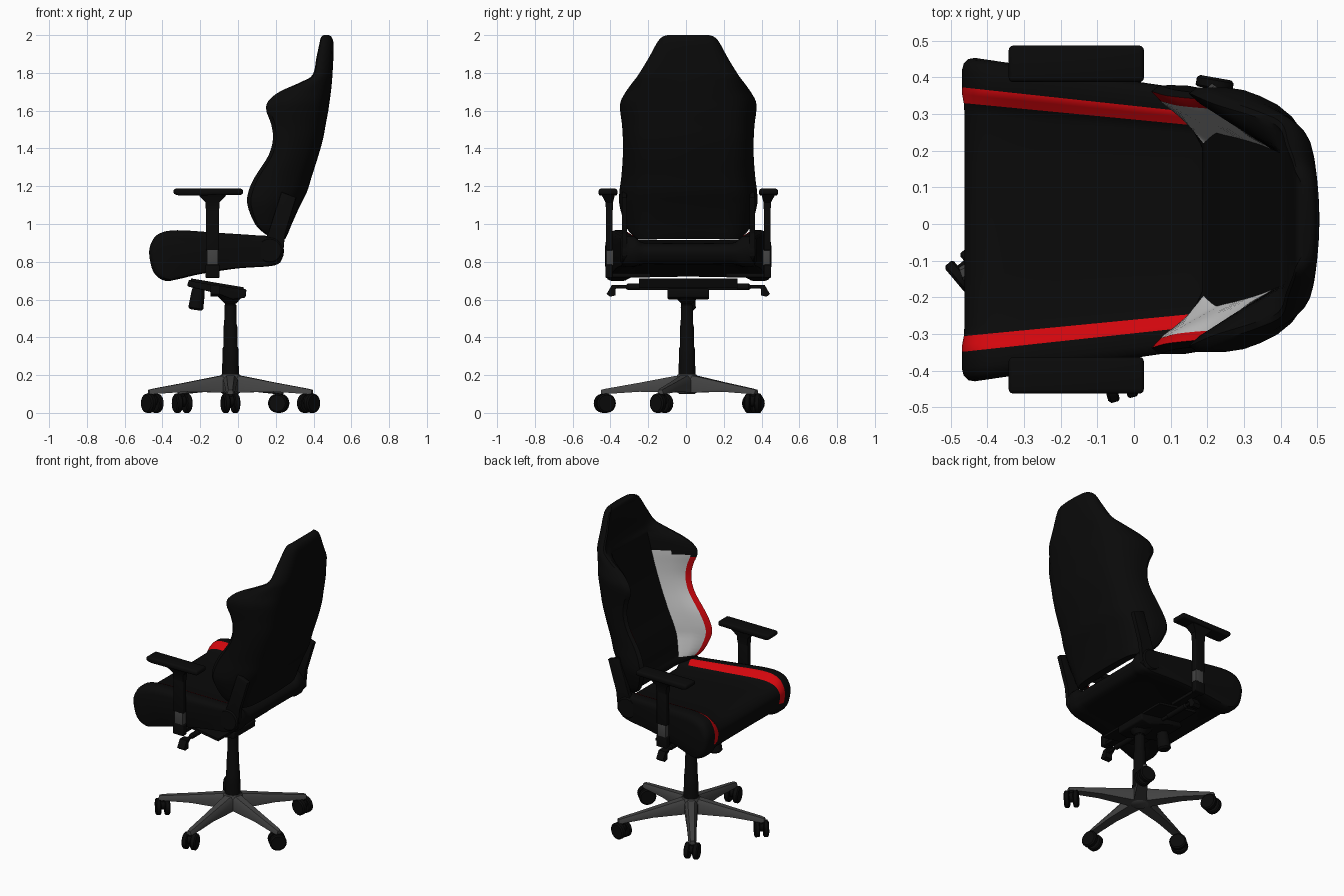
import bpy, bmesh
from math import sin, cos, pi, radians
from mathutils import Vector, Matrix

if "Cube" in bpy.data.objects:
    bpy.data.objects.remove(bpy.data.objects["Cube"])

CY = 0.012           # lateral centre of the upper chair
AX = -0.04           # x of the column axis


def mat(name, c):
    m = bpy.data.materials.new(name)
    m.diffuse_color = (*c, 1)
    m.use_nodes = True
    m.node_tree.nodes["Principled BSDF"].inputs["Base Color"].default_value = m.diffuse_color
    return m


BLACK = mat("black", (0.003, 0.003, 0.003))
GREY = mat("dark_grey", (0.055, 0.055, 0.055))
RED = mat("red", (0.65, 0.002, 0.004))
LIGHT = mat("light_grey", (0.6, 0.6, 0.6))


def finish(name, bm, mats):
    bmesh.ops.recalc_face_normals(bm, faces=bm.faces)
    me = bpy.data.meshes.new(name)
    bm.to_mesh(me)
    bm.free()
    for m in mats:
        me.materials.append(m)
    ob = bpy.data.objects.new(name, me)
    bpy.context.collection.objects.link(ob)
    return ob


def loft(name, rings, mats=(BLACK,), pick=None, bevel=0):
    """Skin closed rings of points, cap both ends."""
    bm = bmesh.new()
    vs = [[bm.verts.new(p) for p in r] for r in rings]
    n = len(rings[0])
    for i in range(len(vs) - 1):
        for j in range(n):
            k = (j + 1) % n
            f = bm.faces.new((vs[i][j], vs[i][k], vs[i + 1][k], vs[i + 1][j]))
            f.material_index = pick(i, j) if pick else 0
    bm.faces.new(vs[0])
    bm.faces.new(vs[-1])
    if bevel:
        bmesh.ops.bevel(bm, geom=bm.edges[:], offset=bevel, segments=3, profile=0.5, affect='EDGES')
    return finish(name, bm, mats)


def box(name, lo, hi, m=BLACK, bevel=0.005):
    ring = lambda z: [(lo[0], lo[1], z), (hi[0], lo[1], z), (hi[0], hi[1], z), (lo[0], hi[1], z)]
    return loft(name, [ring(lo[2]), ring(hi[2])], (m,), bevel=bevel)


def prism(name, prof, y0, y1, m=BLACK, bevel=0):
    return loft(name, [[(x, y, z) for x, z in prof] for y in (y0, y1)], (m,), bevel=bevel)


def lathe(name, prof, at, axis=(0, 0, 1), m=BLACK, n=28):
    q = Vector(axis).to_track_quat('Z', 'Y')
    rings = [[Vector(at) + q @ Vector((r * cos(2 * pi * k / n), r * sin(2 * pi * k / n), h))
              for k in range(n)] for r, h in prof]
    return loft(name, rings, (m,))


def spline(pts, sub, closed=False):
    """Catmull-Rom through points of any dimension."""
    n, out = len(pts), []
    at = lambda i: pts[i % n] if closed else pts[max(0, min(n - 1, i))]
    for i in range(n if closed else n - 1):
        for s in range(sub):
            t = s / sub
            out.append([0.5 * (2 * b + (c - a) * t + (2 * a - 5 * b + 4 * c - d) * t * t
                        + (3 * b - a - 3 * c + d) * t ** 3)
                        for a, b, c, d in zip(at(i - 1), at(i), at(i + 1), at(i + 2))])
    return out if closed else out + [list(pts[-1])]


# Seat: side profile repeated across the width, red band on the bolsters' top and front
side = spline([(-.47, .84), (-.457, .905), (-.415, .95), (-.32, .967), (-.1, .953), (.1, .94), (.2, .93),
               (.24, .88), (.235, .82), (.19, .78), (0, .765), (-.2, .735), (-.32, .707), (-.39, .70),
               (-.447, .745)], 4, True)
half = [(.15, .02, .40), (.29, .02, .38), (.317, .015, .30), (.34, .003, .07), (.36, 0, 0), (.405, 0, 0),
        (.425, .015, .05), (.437, .05, .16), (.44, .10, .32)]
lateral = [(-y, a, b) for y, a, b in reversed(half)] + [(0, .02, .41)] + half
cx, cz = -.11, .84
rings = []
for y, kx, kz in lateral:
    rings.append([(cx + (x - cx) * (1 - kx), CY + y * (1 - .3 * (x + .46)),
                   cz + (z - cz) * (1 - kz * (1 if z > cz else .4))) for x, z in side])
band = {i for i in range(len(lateral) - 1)
        if .315 < min(abs(lateral[i][0]), abs(lateral[i + 1][0])) < .35}
loft("seat", rings, (BLACK, RED), lambda i, j: 1 if i in band and (j < 22 or j >= 58) else 0)

# Backrest: horizontal sections (z, half width, wing front, centre front, rear)
stations = spline([
    (.92, .27, .19, .20, .25), (.95, .305, .14, .185, .265), (1.0, .335, .09, .20, .285),
    (1.1, .364, .05, .225, .33), (1.17, .364, .055, .245, .365), (1.25, .354, .09, .275, .39),
    (1.36, .346, .16, .31, .425), (1.45, .346, .185, .335, .45), (1.53, .351, .175, .355, .465),
    (1.60, .36, .15, .37, .478), (1.65, .357, .16, .38, .485), (1.70, .33, .22, .39, .492),
    (1.75, .294, .33, .40, .497), (1.79, .264, .395, .41, .5), (1.88, .209, .415, .425, .505),
    (1.96, .165, .432, .438, .505), (1.99, .138, .44, .444, .495), (2.0, .11, .455, .458, .48)], 4)


def back_ring(z, w, xf, xc, xr):
    d = xr - xf
    yc = min(.25 - .06 * (z - .95) / .7, .65 * w)
    p1, p2 = (xc, yc), (xf + .09 * d, .88 * w)
    mid = ((p1[0] + p2[0]) / 2, (p1[1] + p2[1]) / 2)
    mir = lambda pts: [(x, -y) for x, y in reversed(pts)]
    front = [p1, mid, p2, (xf, .955 * w)]
    rear = [(xf + .07 * d, w), (xf + .45 * d, .98 * w), (xr - .17 * d, .79 * w), (xr - .045 * d, .45 * w)]
    pts = mir(front) + front + spline(rear + [(xr, 0)] + mir(rear), 3)
    return [(x, CY + y, z) for x, y in pts]


def back_colour(i, j):
    # segment index -> (material, top of the coloured area)
    m, top = {0: (1, 1.57), 6: (1, 1.57), 1: (2, 1.585), 5: (2, 1.585), 2: (2, 1.625), 4: (2, 1.625)}.get(j, (0, 0))
    return m if .96 < stations[i][0] < top else 0


loft("backrest", [back_ring(*s) for s in stations], (BLACK, RED, LIGHT), back_colour)

for s, tag in ((1, "left"), (-1, "right")):
    Y = lambda v: CY + s * v

    def sbox(name, x0, x1, y0, y1, z0, z1, m=BLACK, bevel=.005):
        a, b = sorted((Y(y0), Y(y1)))
        return box(f"{name}_{tag}", (x0, a, z0), (x1, b, z1), m, bevel)

    # Armrests
    prism(f"arm_pad_{tag}", [(-.342, 1.158), (-.342, 1.187), (.027, 1.187), (.027, 1.155), (-.31, 1.15)],
          Y(.375), Y(.475), bevel=.012)
    loft(f"arm_flare_{tag}", [[(-.135 + a * u, Y(c + b * v), z) for u, v in ((-1, -1), (1, -1), (1, 1), (-1, 1))]
                              for a, b, c, z in ((.035, .018, .418, 1.07), (.038, .02, .418, 1.115),
                                                 (.075, .036, .424, 1.155))])
    sbox("arm_post", -.17, -.10, .40, .436, .86, 1.09)
    sbox("arm_sleeve", -.165, -.105, .395, .435, .78, .865, GREY, .003)
    sbox("arm_foot", -.172, -.098, .40, .438, .715, .785)
    sbox("arm_bracket", -.16, -.11, .20, .42, .718, .74, BLACK, .003)
    # Recline hinge and side bracket
    prism(f"back_bracket_{tag}", [(.10, .82), (.20, .79), (.24, .83), (.245, .95), (.31, 1.14), (.23, 1.17),
                                  (.16, .95)], Y(.325), Y(.352), bevel=.004)
    lathe(f"hinge_cover_{tag}", [(.07, 0), (.075, .01), (.075, .04), (.06, .055)], (.168, Y(.305), .86), (0, s, 0))
    # Under-seat levers
    lathe(f"lever_{tag}", [(.01, 0), (.01, .05), (.017, .055), (.017, .21), (.009, .22), (.009, .27)],
          (-.12, Y(.11), .667), (0, s, 0), n=12)
    loft(f"lever_paddle_{tag}", [[(x, Y(y), z) for y, z in ((.36, .676), (.405, .676), (.432, .63), (.415, .615),
                                                           (.385, .622), (.385, .655))] for x in (-.145, -.095)])

# Tilt mechanism
prism("tilt_housing", [(-.27, .67), (-.26, .705), (-.2, .70), (.045, .655), (.04, .61), (-.03, .60),
                       (-.12, .635)], CY - .11, CY + .11, bevel=.008)
prism("mount_plate", [(-.25, .695), (-.25, .712), (.03, .665), (.03, .65)], CY - .26, CY + .26)
lathe("tension_knob", [(.03, 0), (.04, .01), (.036, .09), (.03, .13)], (-.225, CY, .545), (.15, 0, 1))
lathe("housing_hub", [(.032, 0), (.045, .015), (.075, .045)], (AX, .005, .58))

# Gas column
lathe("gas_column", [(.046, .20), (.043, .27), (.042, .34), (.038, .35), (.036, .46), (.033, .47), (.032, .57),
                     (.028, .575), (.028, .62)], (AX, .005, 0))

# Five-star base with twin-wheel casters
lathe("base_hub", [(.04, .10), (.055, .11), (.058, .19), (.05, .203)], (AX, .005, 0), m=GREY)
for i, swivel in enumerate((15, 135, 80, 20, 40)):
    a = radians(-90 + 72 * i)
    turn = Matrix.Translation((AX, .005, 0)) @ Matrix.Rotation(a, 4, 'Z')
    leg = [[turn @ Vector((r, y, z)) for y, z in ((-w, b), (-w, t - .022), (-.55 * w, t), (.55 * w, t),
                                                  (w, t - .022), (w, b))]
           for r, w, b, t in ((.02, .042, .11, .20), (.06, .038, .108, .196), (.25, .029, .112, .16),
                              (.43, .023, .10, .128), (.455, .018, .10, .122))]
    loft(f"base_leg_{i + 1}", leg, (GREY,))
    c = turn @ Vector((.435, 0, .051))
    ax = Vector((cos(radians(swivel)), sin(radians(swivel)), 0))
    for s in (1, -1):
        lathe(f"caster_wheel_{i + 1}{'a' if s > 0 else 'b'}", [(.045, .011), (.051, .016), (.051, .036), (.043, .043)],
              c, ax * s)
    lathe(f"caster_axle_{i + 1}", [(.03, -.02), (.03, .02)], c + Vector((0, 0, .012)), ax, n=16)
    lathe(f"caster_stem_{i + 1}", [(.013, 0), (.016, .03), (.016, .06)], c, n=12)

# Smooth shading with crisp edges
for ob in bpy.context.collection.objects:
    ob.select_set(True)
    bpy.context.view_layer.objects.active = ob
bpy.ops.object.shade_smooth_by_angle(angle=radians(35))
